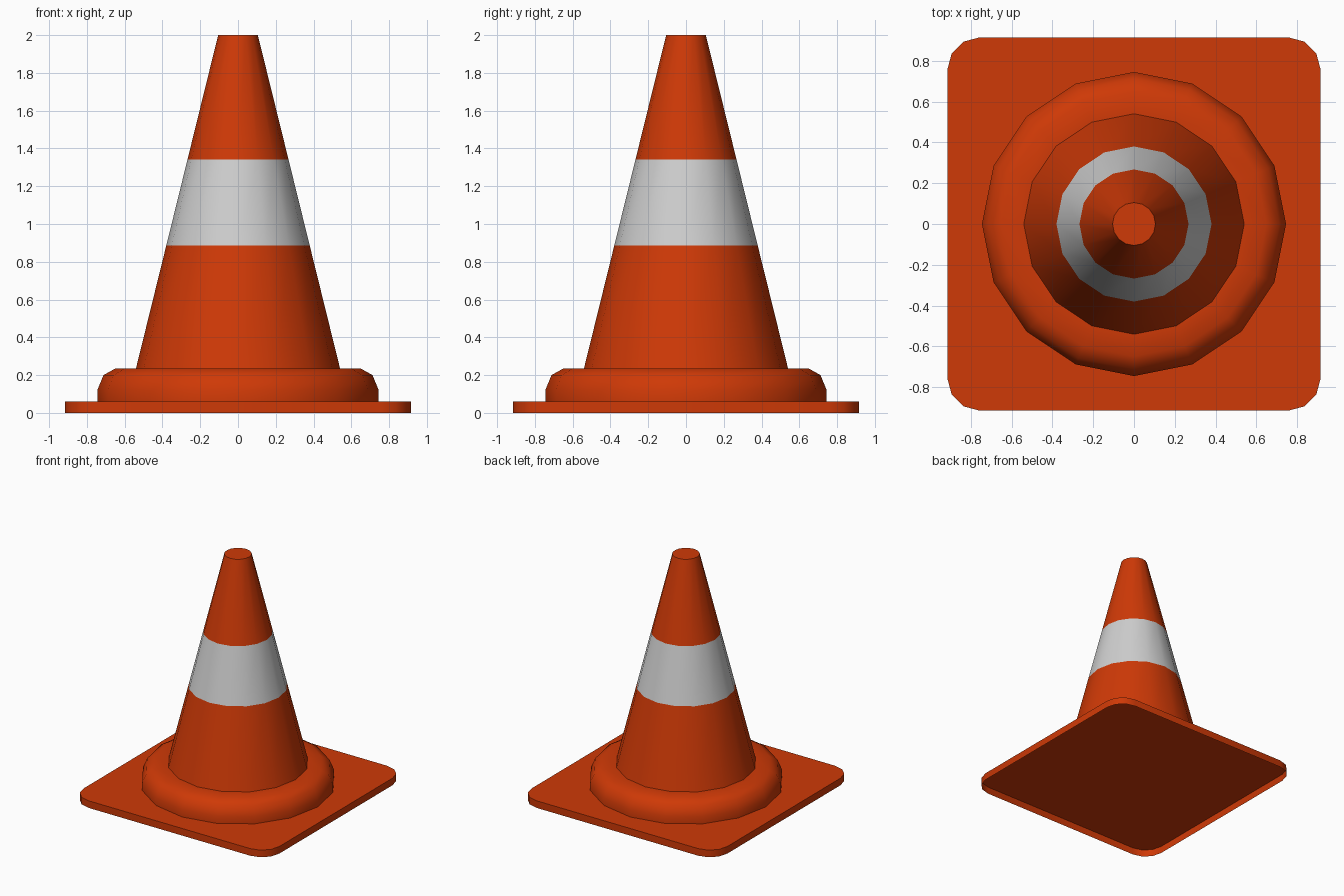
import bpy, bmesh, math

if "Cube" in bpy.data.objects:
    bpy.data.objects.remove(bpy.data.objects["Cube"])

def material(name, rgb):
    m = bpy.data.materials.new(name)
    m.diffuse_color = (*rgb, 1)
    m.use_nodes = True
    m.node_tree.nodes["Principled BSDF"].inputs["Base Color"].default_value = m.diffuse_color
    return m

orange = material("orange_rubber", (0.62, 0.041, 0.002))
white = material("white_band", (0.62, 0.62, 0.62))
SIDES = 16

def finish(name, bm, mats, angle=40):
    me = bpy.data.meshes.new(name)
    bm.to_mesh(me)
    bm.free()
    for m in mats:
        me.materials.append(m)
    ob = bpy.data.objects.new(name, me)
    bpy.context.collection.objects.link(ob)
    bpy.ops.object.select_all(action='DESELECT')
    ob.select_set(True)
    bpy.context.view_layer.objects.active = ob
    bpy.ops.object.shade_smooth_by_angle(angle=math.radians(angle))
    return ob

def loft(loops, cap_top=True):
    """Stack counter-clockwise loops going up; the underside stays open."""
    bm = bmesh.new()
    rings = [[bm.verts.new(p) for p in loop] for loop in loops]
    for a, b in zip(rings, rings[1:]):
        n = len(a)
        for i in range(n):
            j = (i + 1) % n
            bm.faces.new((a[i], a[j], b[j], b[i]))
    if cap_top:
        bm.faces.new(rings[-1])
    return bm

def circle(r, z):
    return [(r * math.cos(2 * math.pi * i / SIDES),
             r * math.sin(2 * math.pi * i / SIDES), z) for i in range(SIDES)]

# Square base plate: a shallow tray with rounded corners, hollow below
def plate_outline(z, half=0.915, rad=0.16, seg=3):
    pts = []
    c = half - rad
    for k, (sx, sy) in enumerate([(1, 1), (-1, 1), (-1, -1), (1, -1)]):
        for s in range(seg + 1):
            a = math.pi / 2 * (k + s / seg)
            pts.append((sx * c + rad * math.cos(a), sy * c + rad * math.sin(a), z))
    return pts

finish("base_plate", loft([plate_outline(0), plate_outline(0.06)]), [orange])

# Rounded collar around the foot of the cone
collar = [(0.745, 0.06), (0.745, 0.12), (0.712, 0.2), (0.648, 0.236), (0.54, 0.236)]
finish("base_collar", loft([circle(r, z) for r, z in collar], cap_top=False), [orange])

# Tapered cone body with the white band cut in by height
def cone_radius(z):
    return 0.54 + (0.105 - 0.54) * (z - 0.236) / (2 - 0.236)

bm = loft([circle(cone_radius(z), z) for z in (0.236, 0.885, 1.342, 2.0)])
for f in bm.faces:
    if 0.9 < f.calc_center_median().z < 1.3:
        f.material_index = 1
finish("cone_body", bm, [orange, white])
